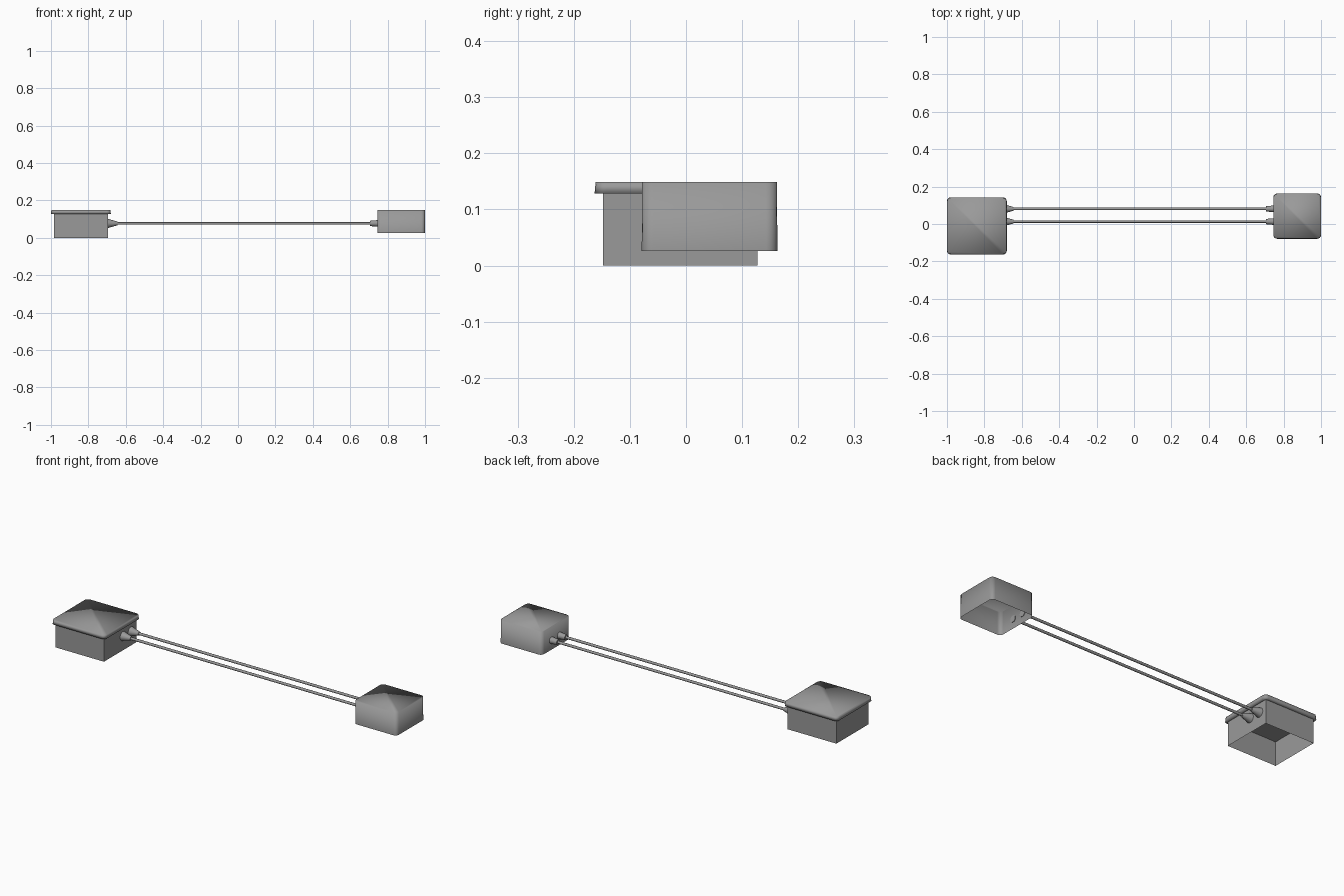
import bpy, bmesh, math
from mathutils import Matrix

cube = bpy.data.objects.get("Cube")
if cube:
    bpy.data.objects.remove(cube)

grey = bpy.data.materials.new("mid_grey")
grey.use_nodes = True
grey.diffuse_color = (0.32, 0.32, 0.32, 1)
grey.node_tree.nodes["Principled BSDF"].inputs["Base Color"].default_value = grey.diffuse_color


def finish(name, bm, smooth):
    mesh = bpy.data.meshes.new(name)
    bmesh.ops.recalc_face_normals(bm, faces=bm.faces)
    for f in bm.faces:
        f.smooth = smooth
    bm.to_mesh(mesh)
    bm.free()
    mesh.materials.append(grey)
    obj = bpy.data.objects.new(name, mesh)
    bpy.context.collection.objects.link(obj)
    return obj


def outline(x0, x1, y0, y1, r, steps=4):
    """Rectangle with rounded corners, counter-clockwise."""
    pts = []
    corners = [(x1 - r, y1 - r), (x0 + r, y1 - r), (x0 + r, y0 + r), (x1 - r, y0 + r)]
    for i, (cx, cy) in enumerate(corners):
        for k in range(steps + 1):
            a = math.pi / 2 * (i + k / steps)
            pts.append((cx + r * math.cos(a), cy + r * math.sin(a)))
    return pts


def shell(name, size, levels, radius):
    """Thin walls through (z, inset) levels, closed on top, open below."""
    x0, x1, y0, y1 = size
    bm = bmesh.new()
    rings = []
    for z, d in levels:
        if radius:
            pts = outline(x0 + d, x1 - d, y0 + d, y1 - d, radius)
        else:
            pts = [(x1, y1), (x0, y1), (x0, y0), (x1, y0)]
        rings.append([bm.verts.new((x, y, z)) for x, y in pts])
    n = len(rings[0])
    for a, b in zip(rings, rings[1:]):
        for i in range(n):
            j = (i + 1) % n
            bm.faces.new((a[i], a[j], b[j], b[i]))
    bm.faces.new(rings[-1])
    return finish(name, bm, radius > 0)


def tube(name, x0, x1, r0, r1, y):
    """Cone or cylinder lying along x."""
    bm = bmesh.new()
    place = Matrix.Translation(((x0 + x1) / 2, y, 0.077)) @ Matrix.Rotation(math.pi / 2, 4, 'Y')
    bmesh.ops.create_cone(bm, cap_ends=True, segments=12, radius1=r0, radius2=r1,
                          depth=x1 - x0, matrix=place)
    obj = finish(name, bm, True)
    bpy.ops.object.select_all(action='DESELECT')
    obj.select_set(True)
    bpy.context.view_layer.objects.active = obj
    bpy.ops.object.shade_smooth_by_angle(angle=math.radians(40))


# Open-bottomed box with its overhanging lid
shell("box_body", (-0.985, -0.695, -0.148, 0.127), [(0, 0), (0.129, 0)], 0)
shell("box_lid", (-1.0, -0.68, -0.163, 0.142),
      [(0.128, 0.015), (0.128, 0), (0.149, 0.002)], 0.02)

# Rounded cover at the other end
shell("end_cover", (0.745, 1.0, -0.079, 0.163), [(0.026, 0), (0.149, 0.001)], 0.02)

# Pair of rods with a flared boot and a collar each
for side, y in (("front", 0.013), ("back", 0.081)):
    tube(side + "_rod", -0.66, 0.72, 0.007, 0.007, y)
    tube(side + "_boot", -0.697, -0.645, 0.025, 0.01, y)
    tube(side + "_collar", 0.705, 0.748, 0.014, 0.018, y)
